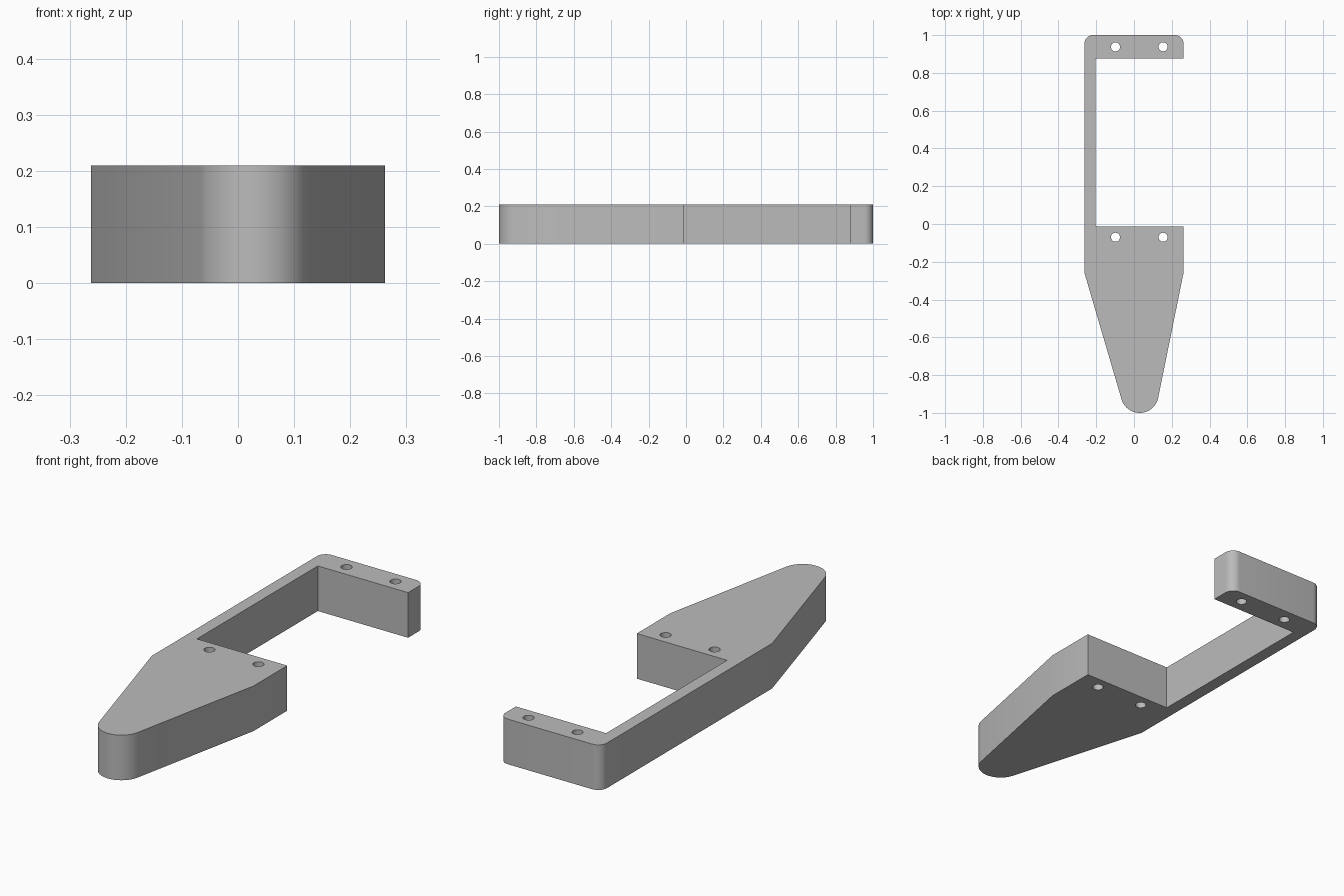
import bpy
import bmesh
from math import radians, degrees, hypot, atan2, acos, cos, sin
from mathutils import Vector

cube = bpy.data.objects.get("Cube")
if cube:
    bpy.data.objects.remove(cube, do_unlink=True)

HEIGHT = 0.21
HALF = 0.262          # half width of the bracket
STRAP_X = -0.203      # inner wall of the thin strap
BAR_Y, PAD_Y = 0.877, -0.012
TAPER_Y = -0.26
TIP, TIP_R = (0.03, -0.9), 0.1
CORNER_R = 0.045
HOLE_R = 0.024


def arc(center, radius, start, end, steps):
    """Points on an arc, angles in degrees."""
    angles = [radians(start + (end - start) * i / steps) for i in range(steps + 1)]
    return [(center[0] + radius * cos(a), center[1] + radius * sin(a)) for a in angles]


def tangent_angle(point, side):
    """Angle on the tip circle where the line from point touches it."""
    dx, dy = point[0] - TIP[0], point[1] - TIP[1]
    return degrees(atan2(dy, dx) + side * acos(TIP_R / hypot(dx, dy)))


def add_loop(bm, points):
    verts = [bm.verts.new((x, y, 0)) for x, y in points]
    return [bm.edges.new((v, verts[i - 1])) for i, v in enumerate(verts)]


# Outline: rounded tip, tapered pad, open slot, end bar with rounded corners
left, right = (-HALF, TAPER_Y), (HALF, TAPER_Y)
outline = arc(TIP, TIP_R, tangent_angle(left, 1), tangent_angle(right, -1) + 360, 32)
if outline[0][0] > outline[-1][0]:
    outline.reverse()
outline += [right, (HALF, PAD_Y), (STRAP_X, PAD_Y), (STRAP_X, BAR_Y), (HALF, BAR_Y)]
outline += arc((HALF - CORNER_R, 1 - CORNER_R), CORNER_R, 0, 90, 10)
outline += arc((CORNER_R - HALF, 1 - CORNER_R), CORNER_R, 90, 180, 10)
outline.append(left)

# Fill the outline around four screw holes, then extrude
bm = bmesh.new()
edges = add_loop(bm, outline)
for y in (0.938, -0.07):
    for x in (-0.098, 0.154):
        edges += add_loop(bm, arc((x, y), HOLE_R, 0, 345, 23))
bmesh.ops.triangle_fill(bm, use_beauty=True, edges=edges, normal=(0, 0, 1))
result = bmesh.ops.extrude_face_region(bm, geom=bm.faces[:])
top = [g for g in result["geom"] if isinstance(g, bmesh.types.BMVert)]
bmesh.ops.translate(bm, verts=top, vec=Vector((0, 0, HEIGHT)))
bmesh.ops.recalc_face_normals(bm, faces=bm.faces[:])

mesh = bpy.data.meshes.new("bracket")
bm.to_mesh(mesh)
bm.free()
bracket = bpy.data.objects.new("bracket", mesh)
bpy.context.collection.objects.link(bracket)

# Plain grey material
grey = bpy.data.materials.new("plain grey")
grey.use_nodes = True
colour = (0.5, 0.5, 0.5, 1)
grey.diffuse_color = colour
for node in grey.node_tree.nodes:
    if node.type == "BSDF_PRINCIPLED":
        node.inputs["Base Color"].default_value = colour
mesh.materials.append(grey)

# Smooth the rounded walls, keep the rims sharp
bpy.ops.object.select_all(action="DESELECT")
bracket.select_set(True)
bpy.context.view_layer.objects.active = bracket
bpy.ops.object.shade_smooth_by_angle(angle=radians(30))
